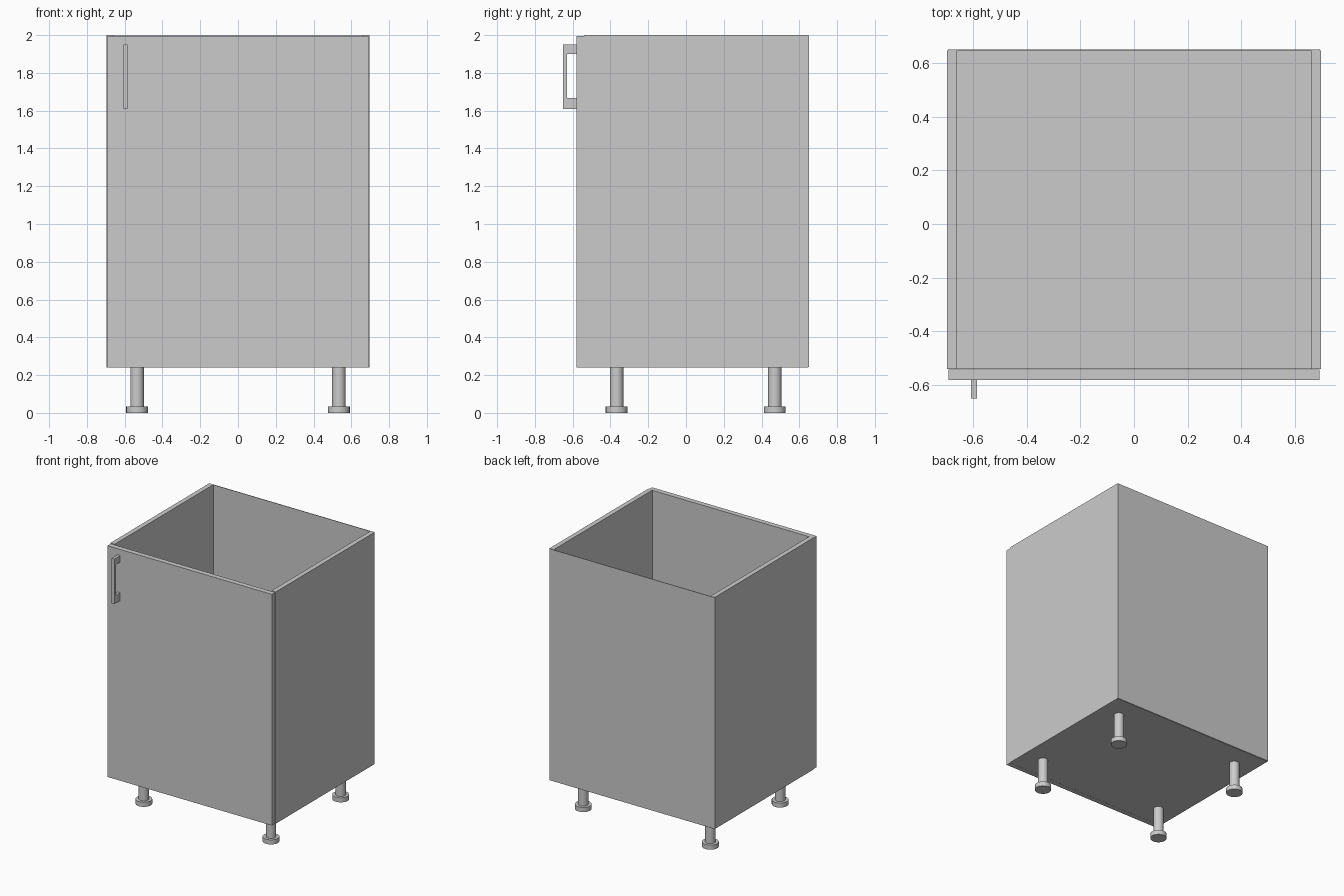
import bpy, bmesh

if "Cube" in bpy.data.objects:
    bpy.data.objects.remove(bpy.data.objects["Cube"])


def finish(name, bm, smooth=False):
    bmesh.ops.recalc_face_normals(bm, faces=bm.faces)
    me = bpy.data.meshes.new(name)
    bm.to_mesh(me)
    bm.free()
    ob = bpy.data.objects.new(name, me)
    bpy.context.collection.objects.link(ob)
    if smooth:
        bpy.ops.object.select_all(action='DESELECT')
        ob.select_set(True)
        bpy.context.view_layer.objects.active = ob
        bpy.ops.object.shade_smooth_by_angle(angle=0.7)
    return ob


def box(name, x, y, z):
    bm = bmesh.new()
    bmesh.ops.create_cube(bm, size=1)
    for v in bm.verts:
        v.co = [a[0] if c < 0 else a[1] for a, c in zip((x, y, z), v.co)]
    return finish(name, bm)


def lathe_leg(name, x, y):
    # one closed skin: wide foot disc stepping in to the slim post
    bm = bmesh.new()
    n = 24
    bmesh.ops.create_circle(bm, segments=n, radius=0.058, cap_ends=True)
    face = bm.faces[:][0]
    for r, z in ((0.058, 0.035), (0.036, 0.035), (0.036, 0.245)):
        face = bmesh.ops.extrude_discrete_faces(bm, faces=[face])["faces"][0]
        for v in face.verts:
            k = r / v.co.xy.length
            v.co = (v.co.x * k, v.co.y * k, z)
    # restore the underside
    edges = [e for e in bm.edges if e.is_boundary]
    if edges:
        bmesh.ops.holes_fill(bm, edges=edges, sides=0)
    bmesh.ops.translate(bm, verts=bm.verts, vec=(x, y, 0))
    return finish(name, bm, True)


W, T = 0.695, 0.036
BASE, TOP = 0.24, 2.0
FRONT, BACK = -0.54, 0.645

# carcass panels
for side, s in (("left", -1), ("right", 1)):
    xs = sorted((s * W, s * (W - T)))
    box(side + "_side_panel", xs, (FRONT, BACK), (BASE, TOP))
box("bottom_panel", (-W + T, W - T), (FRONT, BACK), (BASE, BASE + T))
box("back_panel", (-W + 0.002, W - 0.002), (BACK, 0.65), (BASE + 0.002, TOP - 0.001))

# door
box("door", (-W + 0.004, W - 0.004), (-0.58, FRONT - 0.001), (BASE, TOP - 0.004))

# bracket handle from a C-shaped side profile
profile = [(-0.58, 1.95), (-0.65, 1.95), (-0.65, 1.608), (-0.58, 1.608),
           (-0.58, 1.667), (-0.63, 1.667), (-0.63, 1.90), (-0.58, 1.90)]
bm = bmesh.new()
f = bm.faces.new([bm.verts.new((-0.606, y, z)) for y, z in profile])
ext = bmesh.ops.extrude_face_region(bm, geom=[f], use_keep_orig=True)["geom"]
bmesh.ops.translate(bm, vec=(0.022, 0, 0),
                    verts=[g for g in ext if isinstance(g, bmesh.types.BMVert)])
finish("door_handle", bm)

# four legs
for yn, y in (("front", -0.367), ("back", 0.47)):
    for xn, x in (("left", -0.534), ("right", 0.534)):
        lathe_leg(f"{yn}_{xn}_leg", x, y)
